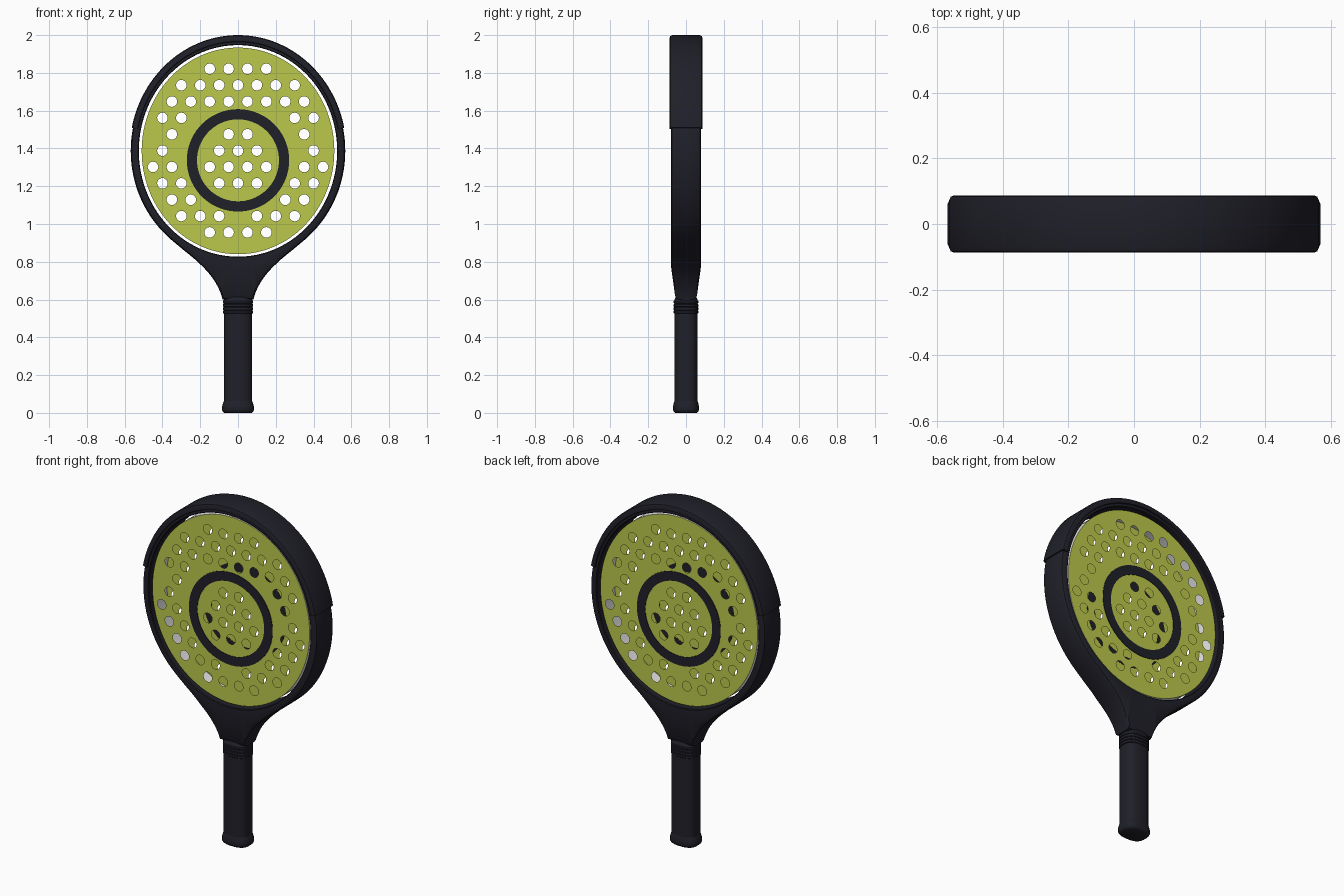
import bpy, bmesh, math
from mathutils import Vector

if "Cube" in bpy.data.objects:
    bpy.data.objects.remove(bpy.data.objects["Cube"], do_unlink=True)

MID = 1.387        # height of the head centre
FACE_Y = 0.065     # half depth of the hitting panel


def material(name, rgb, rough=0.6):
    m = bpy.data.materials.new(name)
    m.use_nodes = True
    m.diffuse_color = (*rgb, 1)
    bsdf = m.node_tree.nodes["Principled BSDF"]
    bsdf.inputs["Base Color"].default_value = (*rgb, 1)
    bsdf.inputs["Roughness"].default_value = rough
    return m


black = material("charcoal black", (0.014, 0.014, 0.022))
lime = material("lime green", (0.50, 0.58, 0.07))
white = material("white", (0.8, 0.8, 0.8))


def finish(bm, name, mats, angle=35, fix=True):
    if fix:
        bmesh.ops.recalc_face_normals(bm, faces=bm.faces)
    me = bpy.data.meshes.new(name)
    bm.to_mesh(me)
    bm.free()
    for m in mats:
        me.materials.append(m)
    ob = bpy.data.objects.new(name, me)
    bpy.context.collection.objects.link(ob)
    bpy.ops.object.select_all(action='DESELECT')
    ob.select_set(True)
    bpy.context.view_layer.objects.active = ob
    bpy.ops.object.shade_smooth_by_angle(angle=math.radians(angle))
    return ob


def loft(name, sections, mats, cyclic=False, angle=35):
    """Skin a list of closed sections; cap the ends unless cyclic."""
    bm = bmesh.new()
    rings = [[bm.verts.new(p) for p in s] for s in sections]
    n = len(rings[0])
    pairs = list(zip(rings, rings[1:]))
    if cyclic:
        pairs.append((rings[-1], rings[0]))
    else:
        bm.faces.new(rings[0])
        bm.faces.new(rings[-1])
    for a, b in pairs:
        for i in range(n):
            j = (i + 1) % n
            bm.faces.new((a[i], a[j], b[j], b[i]))
    return finish(bm, name, mats, angle)


def ellipse(a, b, t, cz=MID):
    return Vector((a * math.cos(t), cz + b * math.sin(t)))


def spline(pts, steps):
    """Smooth curve through the points."""
    p = [Vector(q) for q in pts]
    out = []
    for i in range(1, len(p) - 2):
        for k in range(steps):
            t = k / steps
            out.append(0.5 * (2 * p[i] + (p[i + 1] - p[i - 1]) * t
                       + (2 * p[i - 1] - 5 * p[i] + 4 * p[i + 1] - p[i + 2]) * t * t
                       + (3 * p[i] - p[i - 1] - 3 * p[i + 1] + p[i + 2]) * t ** 3))
    return out


# Frame and throat: outline of one half, then mirrored
arc = [ellipse(0.568, 0.6, math.radians(90 - 3 * i)) for i in range(47)]
throat = spline([arc[-4], arc[-1], (0.31, 0.88), (0.225, 0.81), (0.155, 0.74),
                 (0.108, 0.67), (0.082, 0.6), (0.075, 0.53)], 5)
half = arc[:-1] + throat + [Vector((0.082, 0.6)), Vector((0.04, 0.6))]
outline = half + [Vector((0, 0.6))] + [Vector((-p.x, p.y)) for p in half[:0:-1]]


def half_depth(z):
    t = min(1, max(0, (z - 0.6) / 0.18))
    return 0.055 + 0.025 * t


def frame_section(o):
    d = o - Vector((0, MID))
    inner = ellipse(0.525, 0.56, math.atan2(d.y / 0.56, d.x / 0.525))
    span = (o - inner).length
    pts = []
    # distance in from the outer edge, and drop from the flat face
    for dist, drop in ((span, 0.004), (span - 0.004, 0), (span * 0.7, 0),
                       (0.02, 0), (0.006, 0.006), (0, 0.02)):
        p = o.lerp(inner, dist / span)
        pts.append((p.x, -(half_depth(p.y) - drop), p.y))
    return pts + [(x, -y, z) for x, y, z in reversed(pts)]


loft("frame", [frame_section(o) for o in outline], [black], cyclic=True)


# Edge guard around the top of the head
def guard_section(t):
    rim, lip = ellipse(0.574, 0.613, t), ellipse(0.54, 0.576, t)
    pts = []
    for f, y in ((0, 0.078), (0.1, 0.087), (0.6, 0.087), (0.88, 0.083), (1, 0.072)):
        p = lip.lerp(rim, f)
        pts.append((p.x, -y, p.y))
    return pts + [(x, -y, z) for x, y, z in reversed(pts)]


start, steps = math.asin((1.51 - MID) / 0.613), 64
loft("edge_guard", [guard_section(start + (math.pi - 2 * start) * i / steps)
                    for i in range(steps + 1)], [black])


# Handle parts: rounded sections stacked in height
def grip_part(name, profile):
    def section(z, hx, hy, n=40, power=0.75):
        out = []
        for i in range(n):
            c, s = math.cos(math.tau * i / n), math.sin(math.tau * i / n)
            out.append((math.copysign(abs(c) ** power, c) * hx,
                        math.copysign(abs(s) ** power, s) * hy, z))
        return out
    return loft(name, [section(*p) for p in profile], [black], angle=40)


grip_part("handle", [(0.04, 0.075, 0.062), (0.56, 0.075, 0.062)])
grip_part("butt_cap", [(0, 0.072, 0.056), (0.006, 0.08, 0.064), (0.016, 0.085, 0.069),
                       (0.035, 0.084, 0.068), (0.052, 0.079, 0.065), (0.065, 0.074, 0.061)])
collar = []
for i in range(4):
    z = 0.525 + i * 0.018
    collar += [(z, 0.076, 0.062), (z + 0.003, 0.08, 0.065),
               (z + 0.014, 0.08, 0.065), (z + 0.017, 0.076, 0.062)]
grip_part("collar", collar + [(0.606, 0.074, 0.058), (0.625, 0.07, 0.05)])

# Hitting panel: two perforated skins joined by a white rim wall
rows = [(4, 0.15, 0.05), (3, 0.3, 0.2, 0.1, 0), (2, 0.35, 0.25, 0.15, 0.05),
        (1, 0.4, 0.3), (0, 0.35, 0.05), (-1, 0.4, 0.1, 0), (-2, 0.45, 0.35, 0.15, 0.05),
        (-3, 0.4, 0.3, 0.1, 0), (-4, 0.35, 0.25), (-5, 0.3, 0.2, 0.1), (-6, 0.15, 0.05)]
holes = [(s * x, 1.475 + 0.0866 * r) for r, *xs in rows for x in xs
         for s in ((1, -1) if x else (1,))]
bm = bmesh.new()
rims = []


def edge_loop(a, b, cx, cz, y, n):
    vs = []
    for i in range(n):
        p = ellipse(a, b, math.tau * i / n, cz)
        vs.append(bm.verts.new((p.x + cx, y, p.y)))
    return vs, [bm.edges.new((vs[i], vs[(i + 1) % n])) for i in range(n)]


for y in (-FACE_Y, FACE_Y):
    rim, edges = edge_loop(0.51, 0.547, 0, MID, y, 96)
    rims.append(rim)
    for hx, hz in holes:
        edges += edge_loop(0.028, 0.028, hx, hz, y, 24)[1]
    bmesh.ops.triangle_fill(bm, use_beauty=True, use_dissolve=False, edges=edges,
                            normal=(0, math.copysign(1, y), 0))
for i in range(96):
    j = (i + 1) % 96
    wall = bm.faces.new((rims[0][i], rims[0][j], rims[1][j], rims[1][i]))
    wall.material_index = 1
finish(bm, "hitting_panel", [lime, white])

# Painted ring on each side
for side, name in ((-1, "front_ring"), (1, "back_ring")):
    sections = []
    for i in range(72):
        t = math.tau * i / 72
        a, b = ellipse(0.217, 0.217, t, 1.337), ellipse(0.271, 0.271, t, 1.337)
        lo, hi = side * (FACE_Y - 0.001), side * (FACE_Y + 0.003)
        sections.append([(a.x, lo, a.y), (a.x, hi, a.y), (b.x, hi, b.y), (b.x, lo, b.y)])
    loft(name, sections, [black], cyclic=True)
